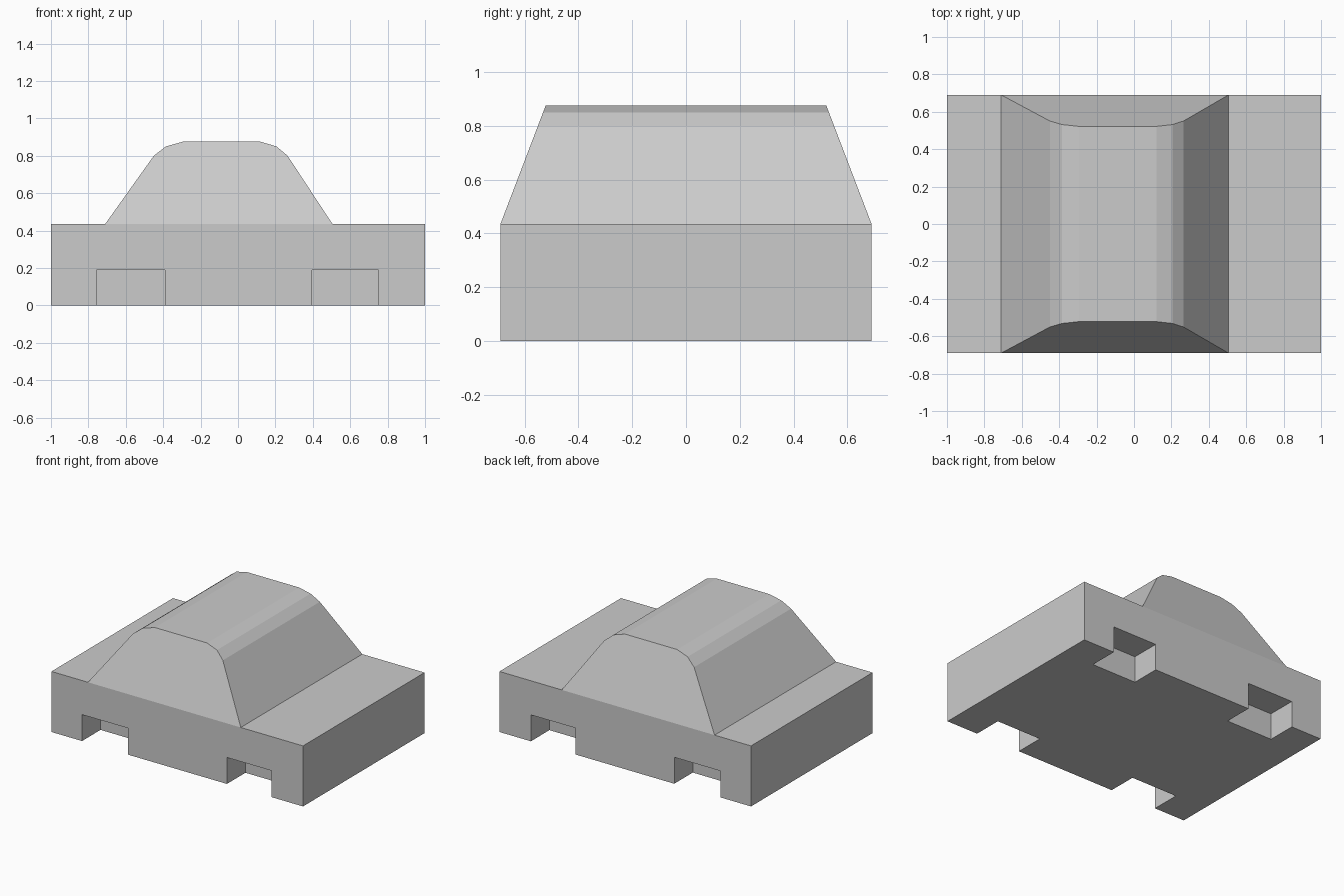
import bpy, bmesh

if "Cube" in bpy.data.objects:
    bpy.data.objects.remove(bpy.data.objects["Cube"])

HALF_Y = 0.69      # half width of the body
DECK_Z = 0.435     # top of the body
ROOF_Z = 0.875     # top of the cabin
ROOF_HALF_Y = 0.522


def add_box(name, x, y, z):
    """Box from (min, max) pairs."""
    bpy.ops.mesh.primitive_cube_add(size=1)
    ob = bpy.context.object
    ob.name = name
    for v in ob.data.vertices:
        v.co = [r[0] if c < 0 else r[1] for c, r in zip(v.co, (x, y, z))]
    return ob


# Lower body
body = add_box("body", (-1, 1), (-HALF_Y, HALF_Y), (0, DECK_Z))

# Wheel wells cut into both long sides
for x_range in ((-0.757, -0.39), (0.395, 0.75)):
    for side in (-1, 1):
        y_range = sorted((side * 0.48, side * 0.8))
        cutter = add_box("wheel_well_cutter", x_range, y_range, (-0.1, 0.19))
        cutter.hide_render = True
        mod = body.modifiers.new("wheel_well", 'BOOLEAN')
        mod.operation = 'DIFFERENCE'
        mod.solver = 'EXACT'
        mod.object = cutter
        bpy.context.view_layer.objects.active = body
        bpy.ops.object.modifier_apply(modifier=mod.name)
        bpy.data.objects.remove(cutter)

# Cabin: side profile (x, z), leaning inwards towards the roof
profile = [(-0.71, DECK_Z), (0.505, DECK_Z), (0.265, 0.80), (0.205, 0.85),
           (0.12, ROOF_Z), (-0.295, ROOF_Z), (-0.385, 0.85), (-0.45, 0.80)]


def cabin_half_y(z):
    t = (z - DECK_Z) / (ROOF_Z - DECK_Z)
    return HALF_Y + t * (ROOF_HALF_Y - HALF_Y)


bm = bmesh.new()
front, back = ([bm.verts.new((x, s * cabin_half_y(z), z)) for x, z in profile]
               for s in (-1, 1))
bm.faces.new(front)
bm.faces.new(back[::-1])
for i in range(len(profile)):
    j = (i + 1) % len(profile)
    bm.faces.new((front[i], back[i], back[j], front[j]))
bmesh.ops.recalc_face_normals(bm, faces=bm.faces)
mesh = bpy.data.meshes.new("cabin")
bm.to_mesh(mesh)
bm.free()
bpy.context.collection.objects.link(bpy.data.objects.new("cabin", mesh))
